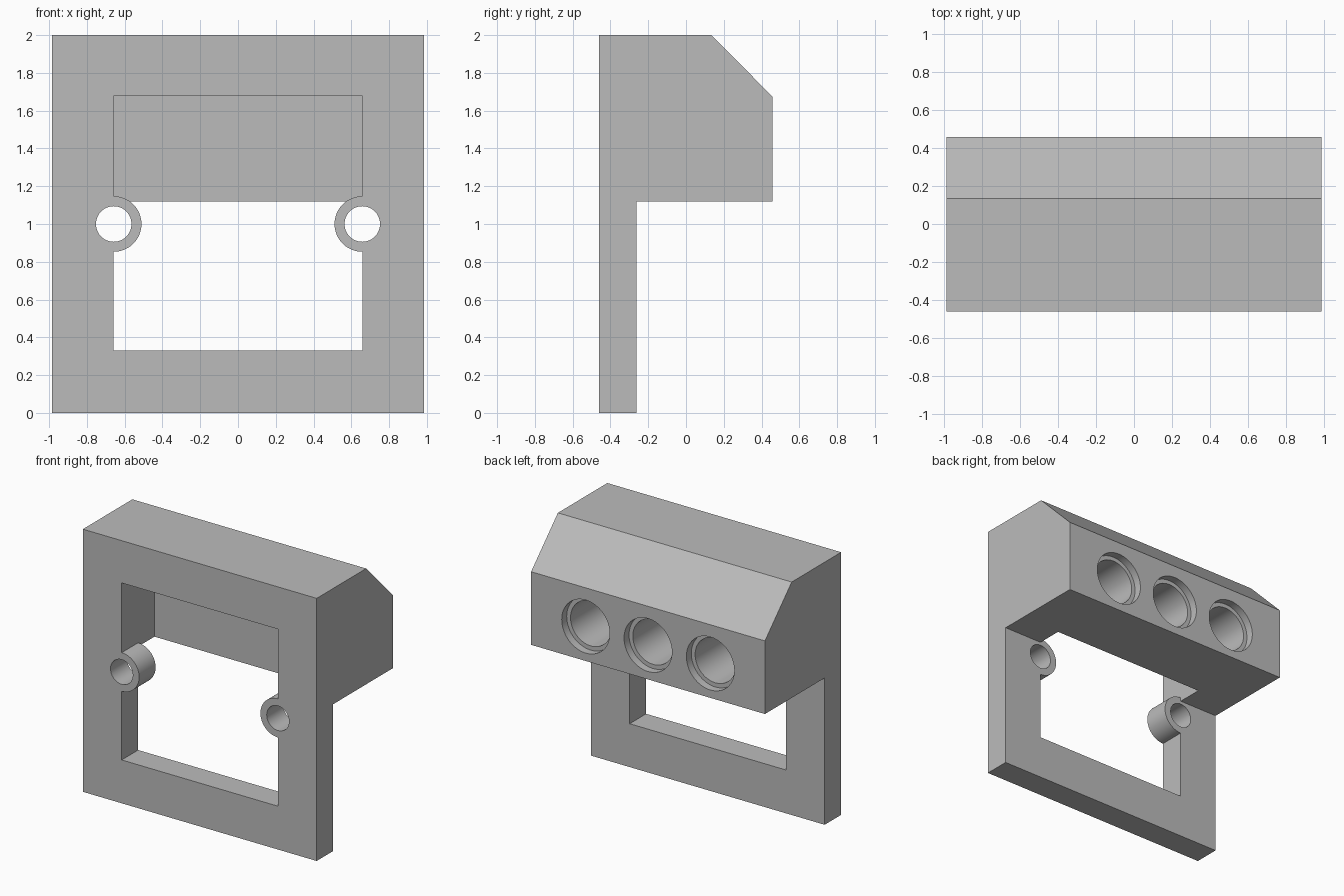
import bpy
import bmesh
from math import pi, radians
from mathutils import Matrix, Vector

cube = bpy.data.objects.get("Cube")
if cube:
    bpy.data.objects.remove(cube, do_unlink=True)

grey = bpy.data.materials.new("plain grey")
grey.use_nodes = True
colour = (0.5, 0.5, 0.5, 1)
grey.diffuse_color = colour
grey.node_tree.nodes["Principled BSDF"].inputs["Base Color"].default_value = colour

HALF_W, FRONT, BACK = 0.985, -0.46, 0.457
PLATE_BACK, POCKET_BACK = -0.262, -0.065
WINDOW_X, BOSS_Z, HOLE_Z = 0.658, 1.0, 1.38
RIM = 0.06


def finish(name, bm):
    bmesh.ops.recalc_face_normals(bm, faces=bm.faces)
    mesh = bpy.data.meshes.new(name)
    bm.to_mesh(mesh)
    bm.free()
    mesh.materials.append(grey)
    ob = bpy.data.objects.new(name, mesh)
    bpy.context.collection.objects.link(ob)
    return ob


def extrude_x(name, profile, half):
    """Extrude a (y, z) outline across the width."""
    bm = bmesh.new()
    face = bm.faces.new([bm.verts.new((-half, y, z)) for y, z in profile])
    out = bmesh.ops.extrude_face_region(bm, geom=[face])
    verts = [v for v in out["geom"] if isinstance(v, bmesh.types.BMVert)]
    bmesh.ops.translate(bm, verts=verts, vec=Vector((2 * half, 0, 0)))
    return finish(name, bm)


def cylinder_y(name, x, z, radius, y0, y1):
    bm = bmesh.new()
    place = Matrix.Translation((x, (y0 + y1) / 2, z)) @ Matrix.Rotation(pi / 2, 4, "X")
    bmesh.ops.create_cone(bm, cap_ends=True, segments=64, radius1=radius,
                          radius2=radius, depth=y1 - y0, matrix=place)
    return finish(name, bm)


def combine(target, tool, operation):
    mod = target.modifiers.new(tool.name, "BOOLEAN")
    mod.operation, mod.solver, mod.object = operation, "EXACT", tool
    bpy.context.view_layer.objects.active = target
    bpy.ops.object.modifier_apply(modifier=mod.name)
    bpy.data.objects.remove(tool, do_unlink=True)


# Front plate and chamfered upper block as one profile
frame = extrude_x("frame_bracket", [
    (FRONT, 0), (PLATE_BACK, 0), (PLATE_BACK, 1.118), (BACK, 1.118),
    (BACK, 1.675), (0.135, 2), (FRONT, 2)], HALF_W)

# Window through the plate, continuing as a pocket in the block
window = extrude_x("window_cutter", [
    (-0.7, 0.33), (POCKET_BACK, 0.33), (POCKET_BACK, 1.678), (-0.7, 1.678)], WINDOW_X)
combine(frame, window, "DIFFERENCE")

# Screw bosses on the window sides
for side in (-1, 1):
    x = side * WINDOW_X
    combine(frame, cylinder_y("boss", x, BOSS_Z, 0.147, FRONT, PLATE_BACK), "UNION")
    combine(frame, cylinder_y("screw_cutter", x, BOSS_Z, 0.094, -0.7, -0.1), "DIFFERENCE")

# Three through holes, counterbored at both ends
for x in (-0.525, 0, 0.525):
    for name, radius, y0, y1 in (
            ("front_rim_cutter", 0.202, POCKET_BACK, POCKET_BACK + RIM),
            ("back_rim_cutter", 0.202, BACK - RIM, BACK + 0.1),
            ("hole_cutter", 0.17, POCKET_BACK + RIM / 2, BACK + 0.05)):
        combine(frame, cylinder_y(name, x, HOLE_Z, radius, y0, y1), "DIFFERENCE")

bpy.ops.object.select_all(action="DESELECT")
frame.select_set(True)
bpy.context.view_layer.objects.active = frame
bpy.ops.object.shade_smooth_by_angle(angle=radians(30))
